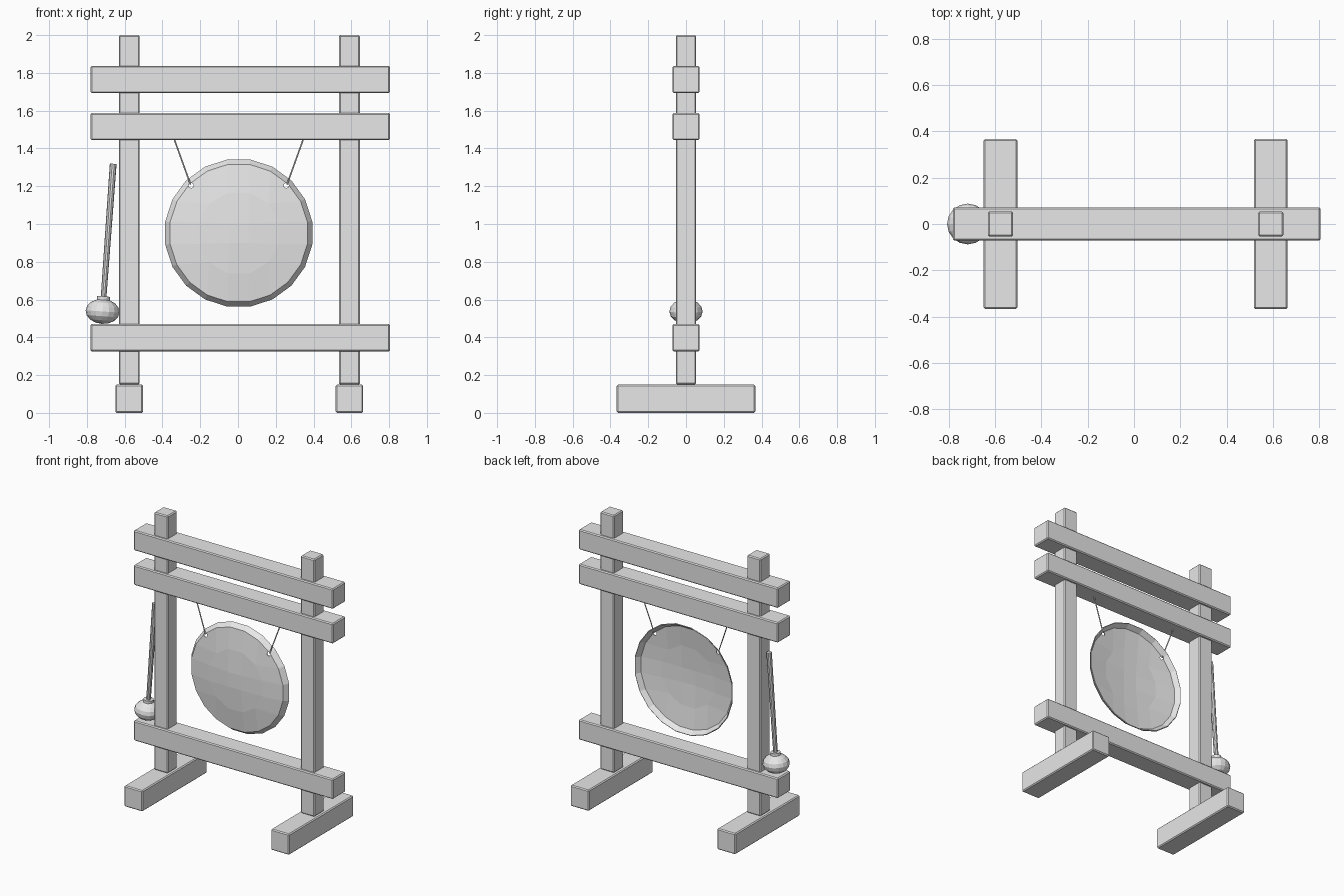
import bpy, bmesh
from math import pi, sin, cos
from mathutils import Vector

cube = bpy.data.objects.get("Cube")
if cube:
    bpy.data.objects.remove(cube, do_unlink=True)

grey = bpy.data.materials.new("plain_grey")
grey.use_nodes = True
grey.diffuse_color = (0.8, 0.8, 0.8, 1)
grey.node_tree.nodes["Principled BSDF"].inputs["Base Color"].default_value = (0.8, 0.8, 0.8, 1)

CX = 0.007  # middle of the frame


def add_object(name, bm):
    mesh = bpy.data.meshes.new(name)
    bm.to_mesh(mesh)
    bm.free()
    mesh.materials.append(grey)
    ob = bpy.data.objects.new(name, mesh)
    bpy.context.collection.objects.link(ob)
    return ob


def beam(name, x, z0, z1, half_x, half_y):
    """Timber with slightly softened edges."""
    bm = bmesh.new()
    bmesh.ops.create_cube(bm, size=2)
    bmesh.ops.scale(bm, vec=(half_x, half_y, (z1 - z0) / 2), verts=bm.verts)
    bmesh.ops.bevel(bm, geom=bm.edges[:], offset=0.007, segments=1, affect='EDGES')
    bmesh.ops.translate(bm, vec=(x, 0, (z0 + z1) / 2), verts=bm.verts)
    return add_object(name, bm)


def rod(name, start, end, r0, r1, sides):
    """Cylinder or cone running between two points."""
    a, b = Vector(start), Vector(end)
    bm = bmesh.new()
    bmesh.ops.create_cone(bm, cap_ends=True, segments=sides, radius1=r0,
                          radius2=r1, depth=(b - a).length)
    ob = add_object(name, bm)
    ob.location = (a + b) / 2
    ob.rotation_euler = (b - a).to_track_quat('Z', 'Y').to_euler()
    return ob


# Frame: feet, posts and cross rails
for side, s in (("right", -1), ("left", 1)):
    x = CX + s * 0.583
    beam(side + "_foot", x, 0, 0.15, 0.073, 0.367)
    beam(side + "_post", x, 0.15, 2.0, 0.055, 0.054)
for name, z in (("top_rail", 1.693), ("hanging_rail", 1.444), ("bottom_rail", 0.326)):
    beam(name, CX + 0.005, z, z + 0.144, 0.793, 0.072)

# Gong: square grid wrapped onto a shallow round dome
GONG_Z, FACE_R, RIM_R = 0.952, 0.368, 0.394
bm = bmesh.new()
bmesh.ops.create_grid(bm, x_segments=5, y_segments=5, size=1)
for v in bm.verts:
    u, w = v.co.x, v.co.y
    if abs(u) >= abs(w):
        r, a = u, pi / 4 * w / u
    else:
        r, a = w, pi / 2 - pi / 4 * u / w
    v.co = (FACE_R * r * cos(a), -0.015 - 0.03 * (1 - r * r), FACE_R * r * sin(a))

# Gong rim, flared outward and back
edges = [e for e in bm.edges if e.is_boundary]
rim = bmesh.ops.extrude_edge_only(bm, edges=edges)["geom"]
for v in rim:
    if isinstance(v, bmesh.types.BMVert):
        k = RIM_R / FACE_R
        v.co = (v.co.x * k, 0.02, v.co.z * k)
bmesh.ops.recalc_face_normals(bm, faces=bm.faces)
if sum(f.normal.y for f in bm.faces) > 0:
    bmesh.ops.reverse_faces(bm, faces=bm.faces)
gong = add_object("gong", bm)
gong.location = (CX - 0.003, 0, GONG_Z)
shell = gong.modifiers.new("thickness", 'SOLIDIFY')
shell.thickness = 0.006
shell.offset = -1

# Cord holes and cords
for side, s in (("right", -1), ("left", 1)):
    x = CX - 0.003 + s * 0.252
    cutter = rod(side + "_hole_cutter", (x, -0.1, 1.204), (x, 0.1, 1.204), 0.014, 0.014, 8)
    cutter.hide_render = True
    cutter.hide_viewport = True
    cutter.display_type = 'WIRE'
    hole = gong.modifiers.new(side + "_hole", 'BOOLEAN')
    hole.operation = 'DIFFERENCE'
    hole.object = cutter
    rod(side + "_cord", (x + s * 0.003, -0.01, 1.208),
        (CX - 0.003 + s * 0.342, 0, 1.45), 0.004, 0.004, 6)

# Mallet: squashed head, collar and leaning handle
head = Vector((-0.717, 0, 0.537))
lean = Vector((0.072, 0, 1)).normalized()
bm = bmesh.new()
bmesh.ops.create_uvsphere(bm, u_segments=16, v_segments=8, radius=1)
bmesh.ops.scale(bm, vec=(0.088, 0.09, 0.066), verts=bm.verts)
mallet_head = add_object("mallet_head", bm)
mallet_head.location = head
mallet_head.rotation_euler = lean.to_track_quat('Z', 'Y').to_euler()
rod("mallet_collar", head + lean * 0.05, head + lean * 0.08, 0.034, 0.034, 12)
rod("mallet_handle", head + lean * 0.07, head + lean * 0.784, 0.015, 0.018, 10)
